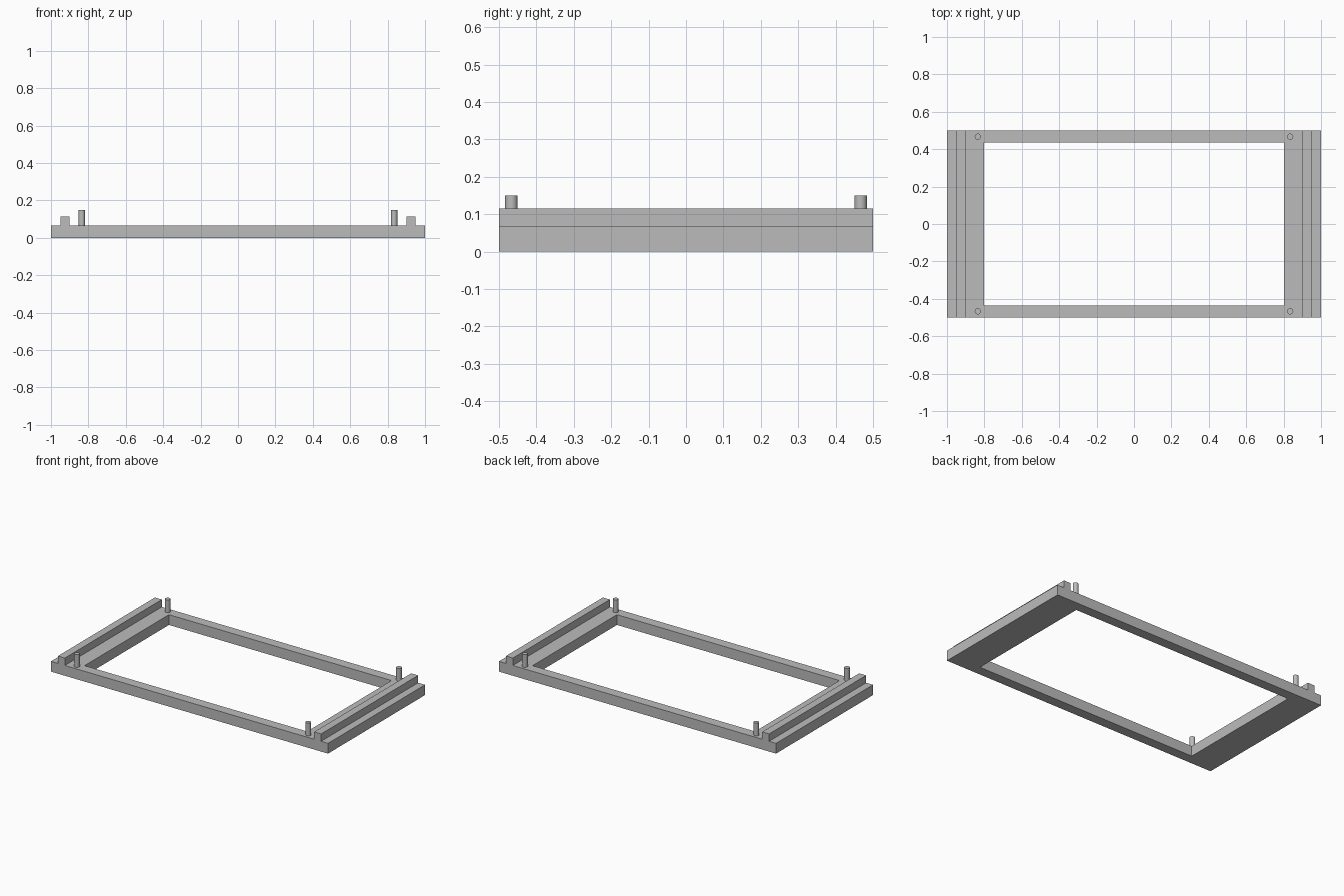
import bpy
import bmesh

if "Cube" in bpy.data.objects:
    bpy.data.objects.remove(bpy.data.objects["Cube"], do_unlink=True)

FRAME_TOP = 0.067
RAIL_TOP = 0.115
PIN_TOP = 0.15

grey = bpy.data.materials.new("plain grey")
grey.use_nodes = True
grey.diffuse_color = (0.5, 0.5, 0.5, 1)
grey.node_tree.nodes["Principled BSDF"].inputs["Base Color"].default_value = (0.5, 0.5, 0.5, 1)


def add_object(name, bm):
    bmesh.ops.recalc_face_normals(bm, faces=bm.faces)
    mesh = bpy.data.meshes.new(name)
    bm.to_mesh(mesh)
    bm.free()
    mesh.materials.append(grey)
    obj = bpy.data.objects.new(name, mesh)
    bpy.context.collection.objects.link(obj)
    return obj


def rectangle(bm, hx, hy, z):
    return [bm.verts.new((sx * hx, sy * hy, z))
            for sx, sy in ((-1, -1), (1, -1), (1, 1), (-1, 1))]


# Base frame: a flat rectangular ring with a solid thickness
bm = bmesh.new()
rings = [rectangle(bm, 1, 0.5, 0), rectangle(bm, 1, 0.5, FRAME_TOP),
         rectangle(bm, 0.803, 0.435, FRAME_TOP), rectangle(bm, 0.803, 0.435, 0)]
for ring, following in zip(rings, rings[1:] + rings[:1]):
    for i in range(4):
        j = (i + 1) % 4
        bm.faces.new((ring[i], ring[j], following[j], following[i]))
add_object("base_frame", bm)

for side, sx in (("left", 1), ("right", -1)):
    # Raised rail running along each short side
    bm = bmesh.new()
    bmesh.ops.create_cube(bm, size=1)
    bmesh.ops.scale(bm, vec=(0.05, 1, RAIL_TOP - FRAME_TOP), verts=bm.verts)
    rail = add_object(side + "_rail", bm)
    rail.location = (sx * 0.925, 0, (RAIL_TOP + FRAME_TOP) / 2)

    # Round locating pins at the corners
    for end, sy in (("front", -1), ("back", 1)):
        bm = bmesh.new()
        bmesh.ops.create_cone(bm, cap_ends=True, segments=32, radius1=0.0165,
                              radius2=0.0165, depth=PIN_TOP - FRAME_TOP)
        pin = add_object(end + "_" + side + "_pin", bm)
        pin.location = (sx * 0.835, sy * 0.467, (PIN_TOP + FRAME_TOP) / 2)
        bpy.ops.object.select_all(action="DESELECT")
        pin.select_set(True)
        bpy.context.view_layer.objects.active = pin
        bpy.ops.object.shade_smooth_by_angle()
